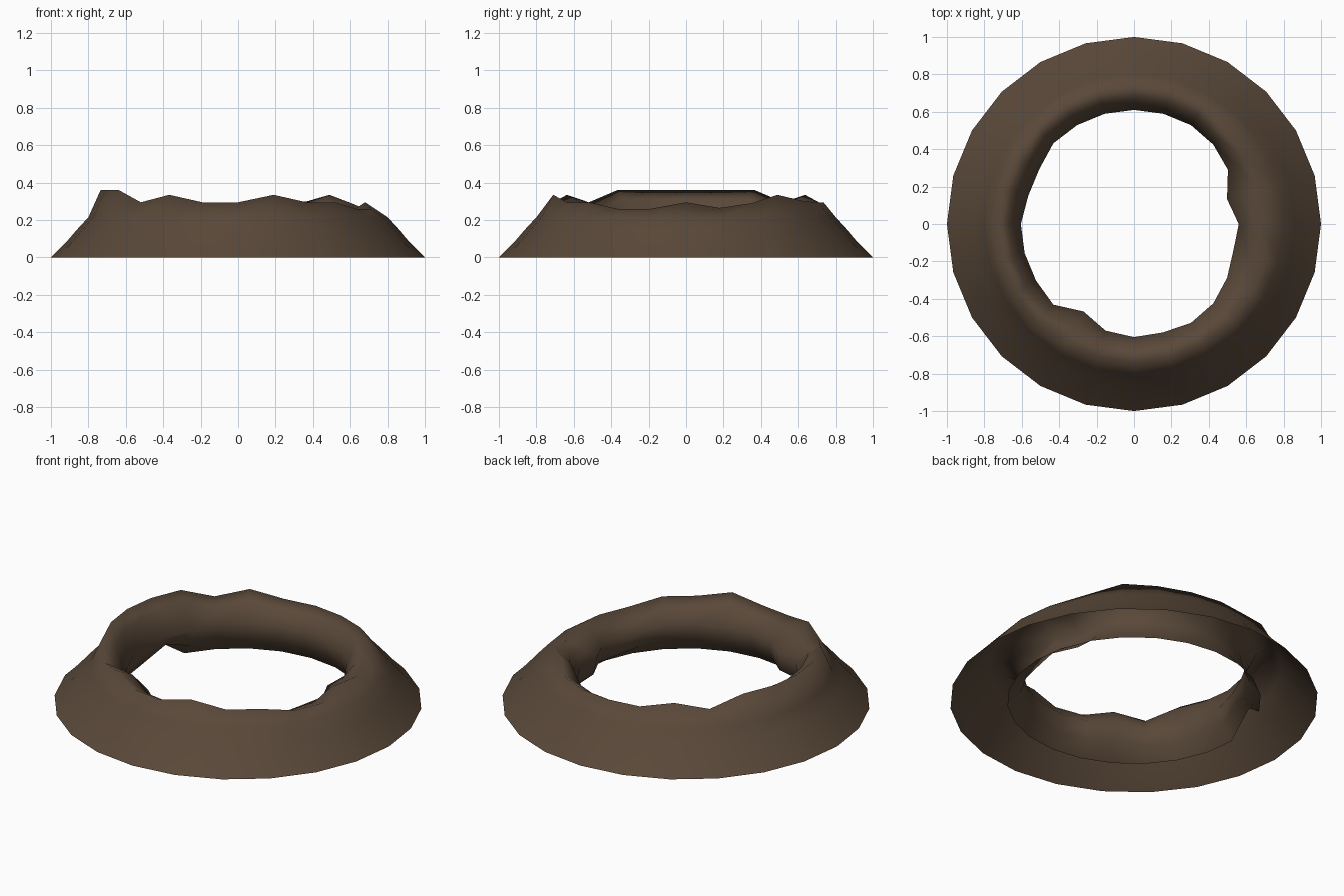
import bpy, bmesh, math

if "Cube" in bpy.data.objects:
    bpy.data.objects.remove(bpy.data.objects["Cube"])

SIDES = 24
STEP = 2 * math.pi / SIDES

# Uneven rim height and throat radius, one value per 15 degrees from +x
RIM_Z = [.295, .265, .29, .335, .30, .295, .295, .295, .335, .295, .36, .36,
         .36, .36, .36, .295, .335, .295, .295, .335, .295, .295, .26, .26]
RIM_R = {0: .68, 1: .69, 2: .70, 3: .69}
THROAT_R = [.56, .515, .58, .60, .61, .61, .61, .61, .61, .61, .585, .585,
            .605, .605, .605, .61, .54, .59, .605, .60, .61, .60, .575, .55]


def section(i):
    """Cross-section (radius, height) from outer foot over the rim to inner foot."""
    z, t, r = RIM_Z[i], THROAT_R[i], RIM_R.get(i, .735)
    foot_z = .12 if i == 11 else 0
    return [(1, 0), (.92, .08), (.86, .15), (.80, .215), (r, z),
            ((r + t) / 2 - .005, z * .86), (t, .18), (t + .02, .13 if foot_z else .08),
            (.69, foot_z)]


# Crater ring: open shell, outer slope, jagged rim, undercut inner wall
bm = bmesh.new()
loops = []
for i in range(SIDES):
    a = i * STEP
    loops.append([bm.verts.new((r * math.cos(a), r * math.sin(a), z))
                  for r, z in section(i)])
for i in range(SIDES):
    p, q = loops[i], loops[(i + 1) % SIDES]
    for k in range(len(p) - 1):
        bm.faces.new((p[k], q[k], q[k + 1], p[k + 1]))
for f in bm.faces:
    f.smooth = True

mesh = bpy.data.meshes.new("crater_ring")
bm.to_mesh(mesh)
bm.free()
crater = bpy.data.objects.new("crater_ring", mesh)
bpy.context.collection.objects.link(crater)

# Dark soil colour
soil = bpy.data.materials.new("dark_brown_soil")
soil.diffuse_color = (.10, .065, .041, 1)
soil.use_nodes = True
soil.node_tree.nodes["Principled BSDF"].inputs["Base Color"].default_value = soil.diffuse_color
mesh.materials.append(soil)
